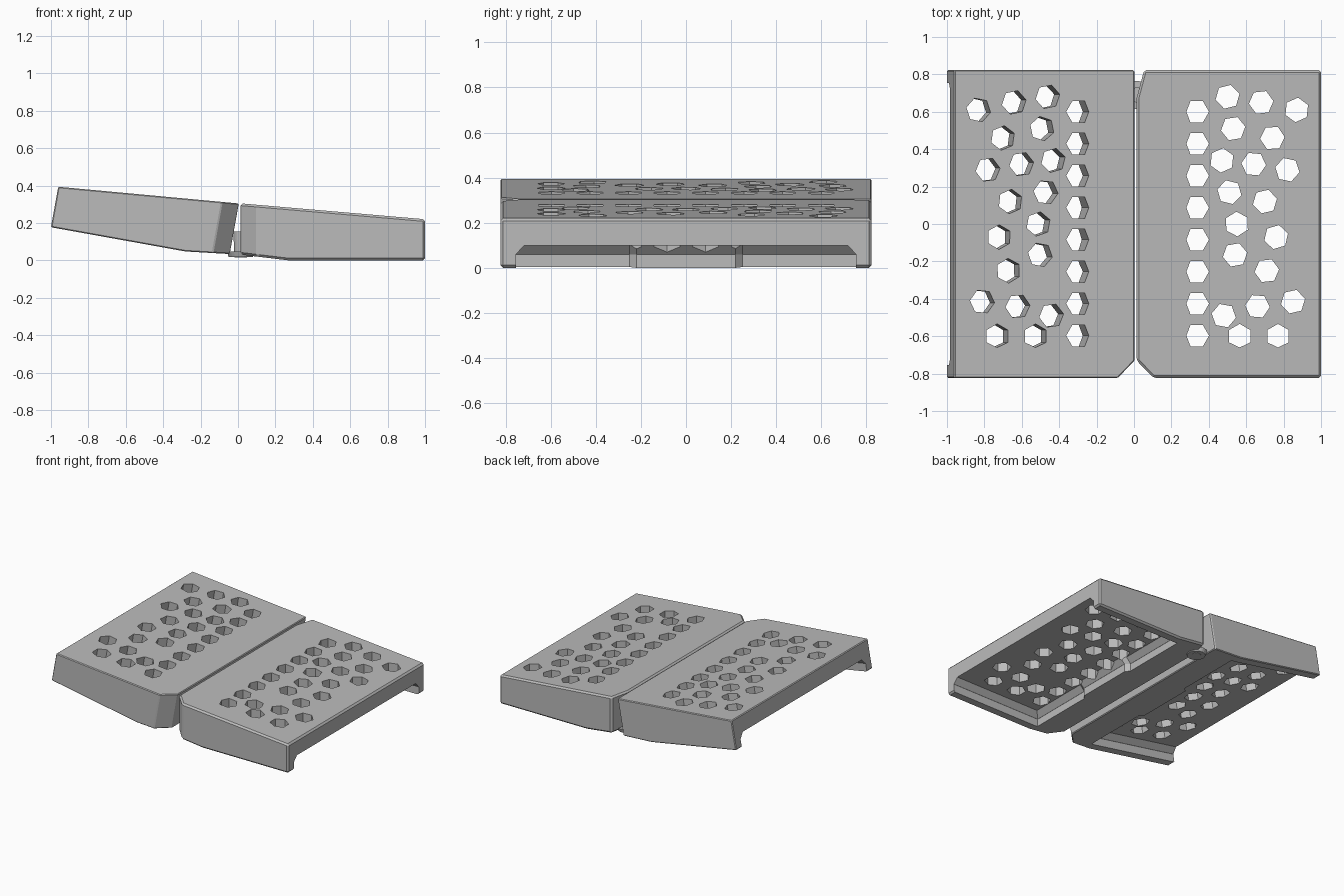
import bpy, bmesh, math, random
from mathutils import Matrix, Vector

cube = bpy.data.objects.get("Cube")
if cube:
    bpy.data.objects.remove(cube)

random.seed(4)
DEPTH = 0.823      # half of the front-to-back size
KNEE = 0.27        # where the underside starts to slope up

grey = bpy.data.materials.new("plain grey")
grey.use_nodes = True
grey.diffuse_color = (0.5, 0.5, 0.5, 1)
grey.node_tree.nodes["Principled BSDF"].inputs["Base Color"].default_value = (0.5, 0.5, 0.5, 1)


def make_object(name, bm):
    bmesh.ops.recalc_face_normals(bm, faces=bm.faces)
    mesh = bpy.data.meshes.new(name)
    bm.to_mesh(mesh)
    bm.free()
    mesh.materials.append(grey)
    obj = bpy.data.objects.new(name, mesh)
    bpy.context.collection.objects.link(obj)
    return obj


def loft(bm, low, high, split=None):
    """Join two matching rings; split divides the lower cap between two corners."""
    a = [bm.verts.new(p) for p in low]
    b = [bm.verts.new(p) for p in high]
    n = len(a)
    for i in range(n):
        bm.faces.new((a[i], a[(i + 1) % n], b[(i + 1) % n], b[i]))
    bm.faces.new(b)
    base = bm.faces.new(a)
    if split:
        bmesh.utils.face_split(base, a[split[0]], a[split[1]])


def apply_modifier(obj, kind, **settings):
    mod = obj.modifiers.new(kind.title(), kind)
    for key, value in settings.items():
        setattr(mod, key, value)
    with bpy.context.temp_override(object=obj, active_object=obj):
        bpy.ops.object.modifier_apply(modifier=mod.name)


def cut(obj, cutter):
    cutter.hide_render = True
    apply_modifier(obj, "BOOLEAN", operation="DIFFERENCE", solver="EXACT", object=cutter)
    bpy.data.objects.remove(cutter)


def shell(name, inner, back_cut):
    """Wedge body with clipped corners beside the hinge gap."""
    plan = [(KNEE, -DEPTH), (1, -DEPTH), (1, DEPTH), (KNEE, DEPTH),
            (inner + back_cut[0], DEPTH), (inner, DEPTH - back_cut[1]),
            (inner, -0.73), (inner + 0.09, -DEPTH)]
    low = [(x, y, max(0, (KNEE - x) * 0.12)) for x, y in plan]
    high = [(x, y, 0.306 - 0.086 * x) for x, y in plan]
    bm = bmesh.new()
    loft(bm, low, high, split=(0, 3))
    obj = make_object(name, bm)
    apply_modifier(obj, "BEVEL", width=0.012, segments=1, limit_method="ANGLE",
                   angle_limit=math.radians(25))
    return obj


def recess():
    """Underside hollow, open at the outer end, with chamfered ceiling edges."""
    def ring(z, inset):
        x, y, step = 0.24 + inset, 0.755 - inset, 0.03
        plan = [(1.1, -y), (1.1, y), (x, y), (x, 0.25), (x + step, 0.22),
                (x + step, -0.22), (x, -0.25), (x, -y)]
        return [(px, py, z) for px, py in plan]
    bm = bmesh.new()
    loft(bm, ring(-0.1, 0), ring(0.06, 0))
    lower = make_object("recess_lower_cutter", bm)
    bm = bmesh.new()
    loft(bm, ring(0.059, 0), ring(0.10, 0.038))
    upper = make_object("recess_upper_cutter", bm)
    return lower, upper


# Vent positions, scattered rows
VENTS = [(.50, .68), (.68, .65), (.87, .61), (.53, .51), (.74, .46), (.47, .34),
         (.64, .32), (.82, .29), (.51, .17), (.70, .12), (.55, 0), (.76, -.07),
         (.54, -.165), (.71, -.25), (.85, -.415), (.66, -.44), (.48, -.49)]


def vents():
    """Six-sided through holes, trimmed straight along two borders."""
    holes = [(x, y, random.uniform(0, math.pi / 3)) for x, y in VENTS]
    holes += [(0.335, 0.60 - 0.171 * i, 0) for i in range(8)]
    holes += [(x, -0.60, math.pi / 2) for x in (0.565, 0.77)]
    bm = bmesh.new()
    for x, y, turn in holes:
        pts = [(max(0.28, x + 0.066 * math.cos(turn + k * math.pi / 3)),
                max(-0.66, y + 0.066 * math.sin(turn + k * math.pi / 3))) for k in range(6)]
        loft(bm, [(px, py, -0.2) for px, py in pts], [(px, py, 0.6) for px, py in pts])
    return make_object("vent_cutter", bm)


def half(name, inner, back_cut):
    obj = shell(name, inner, back_cut)
    for cutter in (*recess(), vents()):
        cut(obj, cutter)
    return obj


left_half = half("left_half", 0.014, (0.04, 0.15))
right_half = half("right_half", 0.034, (0.005, 0.01))

# The right half is mirrored and folded up about the hinge
fold = Matrix.Translation((-0.016, 0, 0)) @ Matrix.Rotation(math.radians(10.2), 4, "Y")
right_half.data.transform(fold @ Matrix.Scale(-1, 4, Vector((1, 0, 0))))
right_half.data.flip_normals()

# Pivot disc and its pin under the gap
for name, radius, z, height in (("pivot_disc", 0.075, 0.032, 0.03), ("pivot_pin", 0.04, 0.085, 0.14)):
    bm = bmesh.new()
    bmesh.ops.create_cone(bm, cap_ends=True, segments=24, radius1=radius * 0.85, radius2=radius,
                          depth=height, matrix=Matrix.Translation((0.015, 0.69, z)))
    make_object(name, bm)
